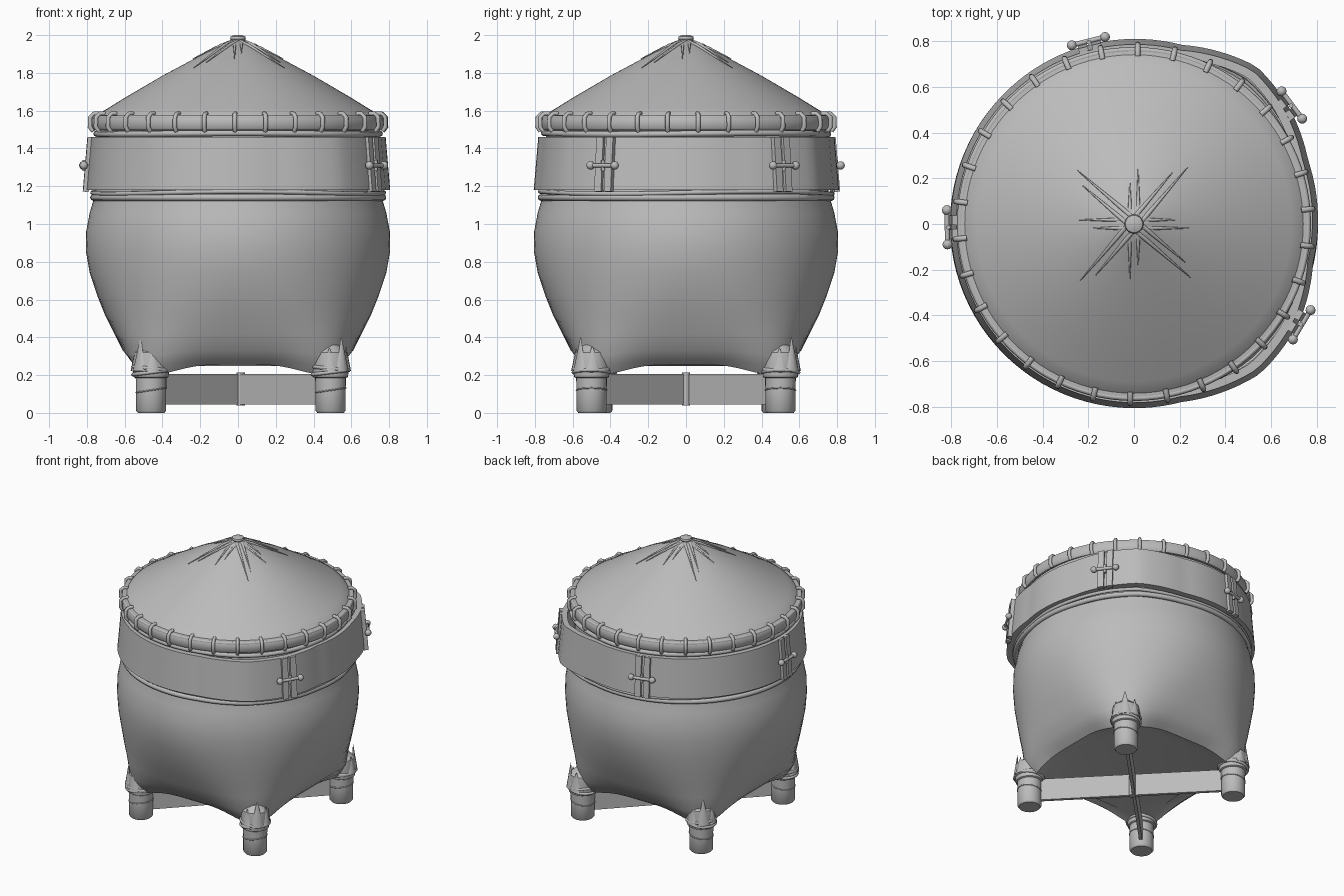
import bpy, bmesh, math
from math import sin, cos, pi, radians
from mathutils import Vector

cube = bpy.data.objects.get("Cube")
if cube:
    bpy.data.objects.remove(cube)

grey = bpy.data.materials.new("clay grey")
grey.use_nodes = True
grey.diffuse_color = (0.5, 0.5, 0.5, 1)
grey.node_tree.nodes["Principled BSDF"].inputs["Base Color"].default_value = (0.5, 0.5, 0.5, 1)


def finish(name, bm, angle=40):
    bmesh.ops.recalc_face_normals(bm, faces=bm.faces)
    mesh = bpy.data.meshes.new(name)
    bm.to_mesh(mesh)
    bm.free()
    mesh.materials.append(grey)
    ob = bpy.data.objects.new(name, mesh)
    bpy.context.collection.objects.link(ob)
    bpy.ops.object.select_all(action='DESELECT')
    ob.select_set(True)
    bpy.context.view_layer.objects.active = ob
    bpy.ops.object.shade_smooth_by_angle(angle=radians(angle))
    return ob


def sweep(name, rows, shape, n=96, loop=False, cap=True, centre=(0, 0)):
    """Turn rows around z; shape(row, angle) gives radius and height."""
    bm = bmesh.new()
    rings = []
    for row in rows:
        ring = []
        for i in range(n):
            a = 2 * pi * i / n
            r, z = shape(row, a)
            ring.append(bm.verts.new((centre[0] + r * cos(a), centre[1] + r * sin(a), z)))
        rings.append(ring)
    pairs = list(zip(rings, rings[1:])) + ([(rings[-1], rings[0])] if loop else [])
    for lo, hi in pairs:
        for i in range(n):
            j = (i + 1) % n
            bm.faces.new((lo[i], lo[j], hi[j], hi[i]))
    if cap and not loop:
        bm.faces.new(rings[0])
        bm.faces.new(rings[-1])
    return finish(name, bm)


def plain(row, a):
    return row


def tube(name, points, radius, closed=False, taper=False):
    cu = bpy.data.curves.new(name, 'CURVE')
    cu.dimensions = '3D'
    cu.bevel_depth = radius
    cu.bevel_resolution = 2
    cu.use_fill_caps = True
    sp = cu.splines.new('POLY')
    sp.points.add(len(points) - 1)
    for i, p in enumerate(points):
        sp.points[i].co = (*p, 1)
        if taper:
            sp.points[i].radius = 1 - 0.85 * i / (len(points) - 1)
    sp.use_cyclic_u = closed
    sp.use_smooth = True
    cu.materials.append(grey)
    ob = bpy.data.objects.new(name, cu)
    bpy.context.collection.objects.link(ob)
    return ob


def box(name, size, centre, turn=0.0, tilt=0.0):
    bm = bmesh.new()
    bmesh.ops.create_cube(bm, size=1)
    for v in bm.verts:
        v.co = Vector(v.co) * Vector(size)
    ob = finish(name, bm)
    ob.location = centre
    ob.rotation_euler = (0, tilt, turn)
    return ob


# Bulging body: round above, squarish below, with corners drawn down to the legs
def body_shape(row, a):
    r, z, power = row
    k = (abs(cos(a)) ** power + abs(sin(a)) ** power) ** (-1 / power)
    corner = abs(sin(2 * a)) ** 6
    drop = 0.06 * corner * max(0, 1 - (z - 0.25) / 0.15)
    return r * k, z - drop


sweep("body", [(0.46, 0.27, 7), (0.525, 0.255, 7), (0.565, 0.285, 5.5), (0.61, 0.33, 4.2),
               (0.655, 0.42, 3.2), (0.705, 0.52, 2.6), (0.745, 0.62, 2.3), (0.785, 0.74, 2.1),
               (0.806, 0.86, 2), (0.804, 0.96, 2), (0.785, 1.06, 2), (0.755, 1.16, 2),
               (0.745, 1.3, 2), (0.74, 1.55, 2)], body_shape)

# Wide belt, standing out in flat folds next to the clasps
folds = [(-180, .79), (-75, .795), (-50, .845), (-30, .828), (-12, .79),
         (20, .80), (38, .84), (52, .862), (75, .80), (180, .79)]


def fold_radius(a):
    d = (math.degrees(a) + 180) % 360 - 180
    for (a0, r0), (a1, r1) in zip(folds, folds[1:]):
        if a0 <= d <= a1:
            return r0 + (r1 - r0) * (d - a0) / (a1 - a0)
    return 0.79


sweep("belt", [(0.012, 1.18), (-0.012, 1.46), (-0.05, 1.46), (-0.04, 1.18)],
      lambda row, a: (fold_radius(a) + row[0], row[1]), n=120, loop=True)


# Ropes around the body
def rope(name, r, z, thick, follow=0.0, wave=0.0):
    pts = []
    for i in range(96):
        a = 2 * pi * i / 96
        q = r + follow * (fold_radius(a) - 0.79)
        pts.append((q * cos(a), q * sin(a), z + wave * sin(3 * a)))
    tube(name, pts, thick, closed=True)


rope("belt_lower_rope", 0.765, 1.14, 0.018, 0.5)
rope("belt_lower_thin_rope", 0.77, 1.166, 0.012, 0.6, 0.006)
rope("belt_upper_rope", 0.75, 1.478, 0.016, 0.3, 0.003)

# Conical roof with a hem
sweep("roof", [(0.74, 1.50), (0.755, 1.56), (0.735, 1.585), (0.69, 1.612), (0.6, 1.668),
               (0.4, 1.785), (0.2, 1.892), (0.08, 1.95), (0.03, 1.975)], plain)
sweep("roof_hem", [(0.73, 1.495), (0.765, 1.497), (0.775, 1.51), (0.775, 1.56),
                   (0.765, 1.574), (0.735, 1.578)], plain)
rope("hem_top_rope", 0.762, 1.565, 0.012)
sweep("roof_knob", [(0.028, 1.95), (0.036, 1.97), (0.042, 1.98), (0.038, 1.993), (0.02, 2.0)],
      plain, n=20)

# Ties wrapped over the hem
for i in range(30):
    a = 2 * pi * (i + 0.4) / 30
    path = [(0.735, 1.585), (0.765, 1.583), (0.785, 1.565), (0.787, 1.515), (0.77, 1.492)]
    tube("hem_tie", [(r * cos(a), r * sin(a), z) for r, z in path], 0.012)

# Paired creases running down from the knob
for i in range(8):
    a = pi * i / 4 + (0.08 if i % 2 else 0)
    reach = 0.31 if i % 2 else 0.21
    for side in (-1, 1):
        pts = []
        for t in range(6):
            r = 0.03 + (reach - 0.03 * side - 0.03) * t / 5
            off = side * 0.018
            z = 1.977 - 0.47 * r if r < 0.08 else 1.95 - 0.483 * (r - 0.08)
            pts.append((r * cos(a) - off * sin(a), r * sin(a) + off * cos(a), z + 0.002))
        tube("roof_crease", pts, 0.011, taper=True)

# Clasps: two upright strips joined by a toggle
for deg in (-31, 37, 104, 181):
    a = radians(deg)
    r = fold_radius(a)
    out, along = Vector((cos(a), sin(a), 0)), Vector((-sin(a), cos(a), 0))
    for side in (-1, 1):
        p = out * (r + 0.004) + along * side * 0.03
        box("clasp_strip", (0.03, 0.042, 0.29), (p.x, p.y, 1.315), a, -0.085)
    mid = out * (r + 0.028) + Vector((0, 0, 1.31))
    tube("clasp_toggle", [mid - along * 0.07, mid + along * 0.07], 0.011)
    for side in (-1, 1):
        bm = bmesh.new()
        bmesh.ops.create_uvsphere(bm, u_segments=12, v_segments=8, radius=0.022)
        finish("clasp_knob", bm).location = mid + along * side * 0.075
    tube("clasp_loop", [mid + Vector((0, 0, s * 0.03)) - out * 0.005 for s in (-1, 0, 1)], 0.01)

# Legs with a cloth collar, rope binding and pointed flaps
legs = [(0.49, -0.5), (0.49, 0.5), (-0.46, -0.47), (-0.46, 0.48)]
for x, y in legs:
    sweep("leg", [(0.07, 0), (0.08, 0.012), (0.08, 0.12), (0.084, 0.3)], plain, n=24, centre=(x, y))
    sweep("leg_collar", [(0.084, 0.185), (0.092, 0.19), (0.098, 0.24), (0.088, 0.32), (0.04, 0.36)],
          plain, n=24, centre=(x, y))
    for z, lean in ((0.215, 0.012), (0.235, -0.01), (0.12, 0.012)):
        r = 0.096 if z > 0.2 else 0.08
        ring = [(x + r * cos(t * pi / 12), y + r * sin(t * pi / 12), z + lean * cos(t * pi / 12))
                for t in range(24)]
        tube("leg_binding", ring, 0.01 if z > 0.2 else 0.004, closed=True)
    face = math.atan2(y, x)
    for turn, tip in ((-0.85, 0.34), (0, 0.40), (0.85, 0.35)):
        b = face + turn
        bm = bmesh.new()
        bmesh.ops.create_cone(bm, cap_ends=True, segments=8, radius1=0.045, radius2=0.003,
                              depth=tip - 0.22)
        for v in bm.verts:
            v.co.x *= 0.45
        flap = finish("leg_flap", bm)
        flap.location = (x + 0.085 * cos(b), y + 0.085 * sin(b), (tip + 0.22) / 2)
        flap.rotation_euler = (0, -0.05, b)

# Crossed planks between opposite legs, pinned in the middle
for p, q in ((0, 3), (1, 2)):
    d = Vector(legs[q]) - Vector(legs[p])
    m = (Vector(legs[q]) + Vector(legs[p])) / 2
    box("brace_plank", (d.length, 0.022, 0.16), (m.x, m.y, 0.125), math.atan2(d.y, d.x))
sweep("brace_pin", [(0.022, 0.04), (0.022, 0.215)], plain, n=12, centre=(0.015, 0))
